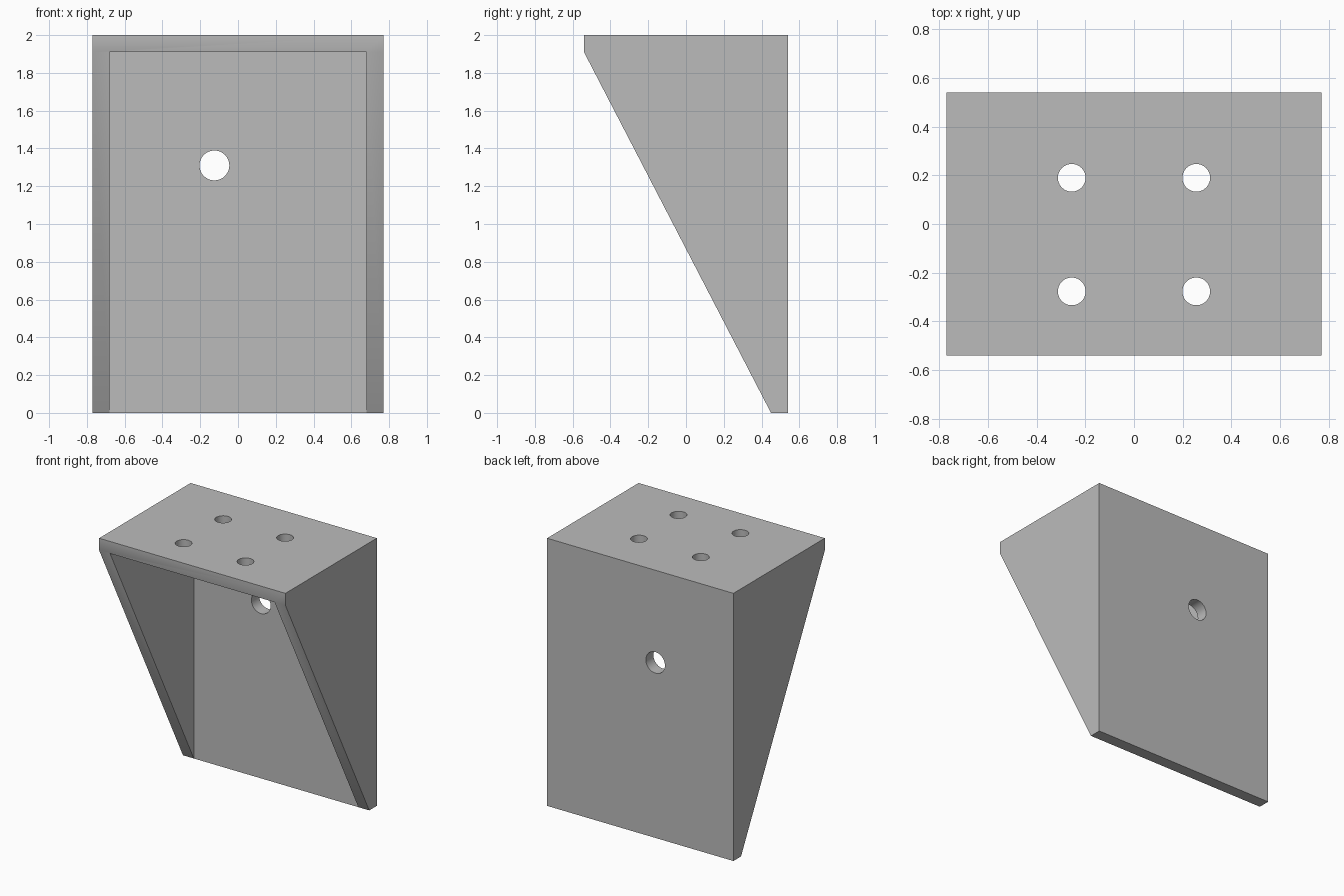
import bpy
import bmesh
import math

cube = bpy.data.objects.get("Cube")
if cube:
    bpy.data.objects.remove(cube, do_unlink=True)

W, D, H, T = 0.77, 0.54, 2.0, 0.09   # half width, half depth, height, wall thickness

grey = bpy.data.materials.new("plain grey")
grey.use_nodes = True
colour = (0.5, 0.5, 0.5, 1)
grey.diffuse_color = colour
grey.node_tree.nodes["Principled BSDF"].inputs["Base Color"].default_value = colour


def side_prism(name, profile, half_width):
    """Extrude a (y, z) outline along x, centred on x = 0."""
    bm = bmesh.new()
    face = bm.faces.new([bm.verts.new((-half_width, y, z)) for y, z in profile])
    ext = bmesh.ops.extrude_face_region(bm, geom=[face])
    verts = [v for v in ext["geom"] if isinstance(v, bmesh.types.BMVert)]
    bmesh.ops.translate(bm, verts=verts, vec=(2 * half_width, 0, 0))
    bmesh.ops.recalc_face_normals(bm, faces=bm.faces)
    mesh = bpy.data.meshes.new(name)
    bm.to_mesh(mesh)
    bm.free()
    mesh.materials.append(grey)
    obj = bpy.data.objects.new(name, mesh)
    bpy.context.collection.objects.link(obj)
    return obj


def drill(name, radius, location, rotation=(0, 0, 0)):
    bpy.ops.mesh.primitive_cylinder_add(vertices=48, radius=radius, depth=4 * T,
                                        location=location, rotation=rotation)
    obj = bpy.context.object
    obj.name = name
    obj.data.materials.append(grey)
    return obj


# Bracket body: back plate, top plate and tapered side gussets
bracket = side_prism("bracket", [(D, 0), (D, H), (-D, H), (-D, H - T), (D - T, 0)], W)

# Hollow between the gussets, open at the front and below
cutters = [side_prism("hollow_cutter", [(D - T, -1), (D - T, H - T), (-1, H - T), (-1, -1)], W - T)]

# Four screw holes in the top plate and one hole in the back plate
for x in (-0.256, 0.256):
    for y in (-0.277, 0.19):
        cutters.append(drill("top_hole_cutter", 0.057, (x, y, H - T / 2)))
cutters.append(drill("back_hole_cutter", 0.079, (-0.125, D - T / 2, 1.31), (math.pi / 2, 0, 0)))

for cutter in cutters:
    mod = bracket.modifiers.new(cutter.name, "BOOLEAN")
    mod.operation = "DIFFERENCE"
    mod.solver = "EXACT"
    mod.object = cutter

# Apply the cuts, then drop the cutters
bpy.ops.object.select_all(action="DESELECT")
bpy.context.view_layer.objects.active = bracket
bracket.select_set(True)
for mod in list(bracket.modifiers):
    bpy.ops.object.modifier_apply(modifier=mod.name)
for cutter in cutters:
    bpy.data.objects.remove(cutter, do_unlink=True)

bpy.ops.object.shade_smooth_by_angle(angle=math.radians(30))
